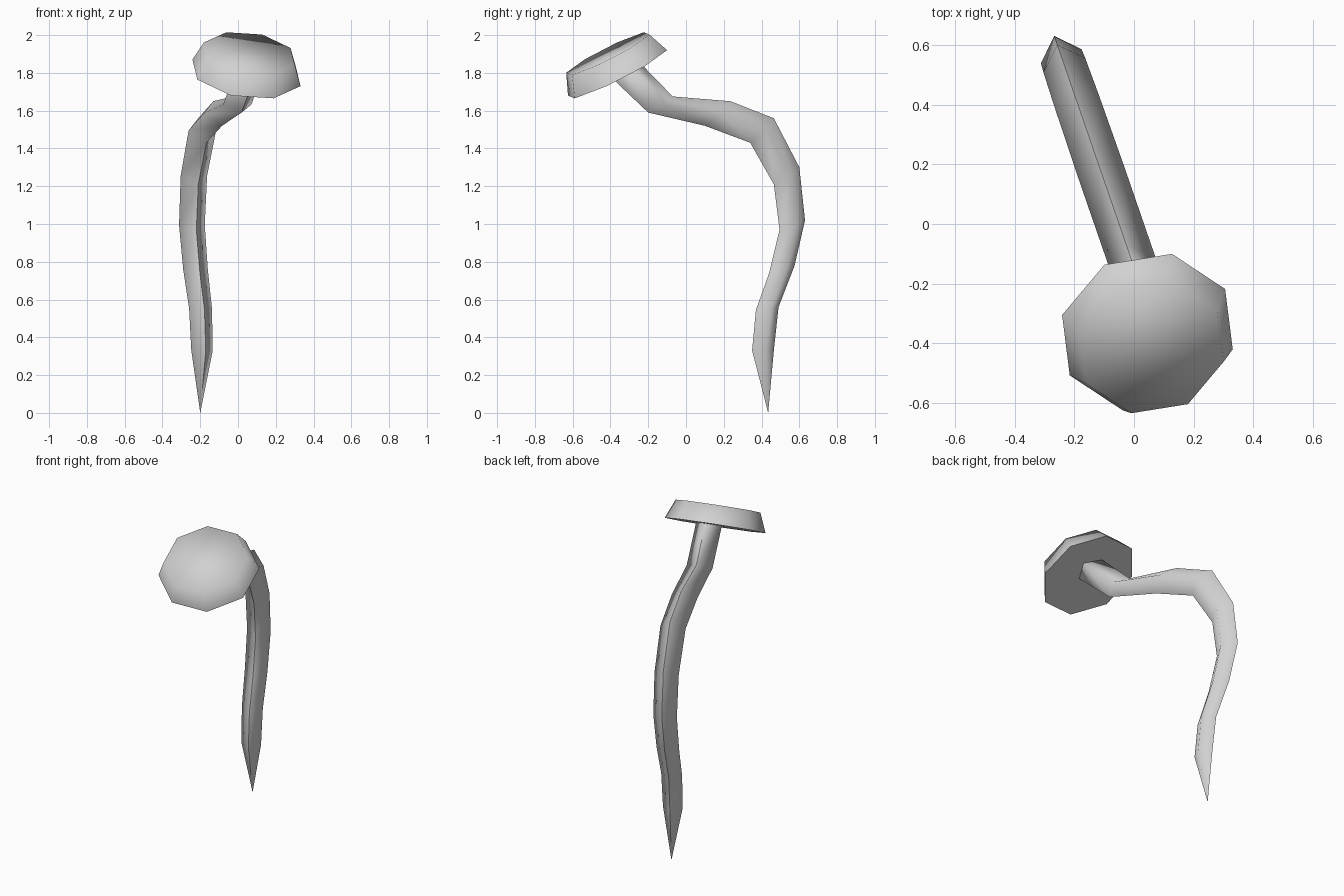
import bpy, bmesh
from mathutils import Vector

cube = bpy.data.objects.get("Cube")
if cube:
    bpy.data.objects.remove(cube, do_unlink=True)

steel = bpy.data.materials.new("pale_steel")
steel.use_nodes = True
steel.diffuse_color = (0.64, 0.64, 0.64, 1)
steel.node_tree.nodes["Principled BSDF"].inputs["Base Color"].default_value = (0.64, 0.64, 0.64, 1)


def finish(name, bm):
    """Smooth-shade the mesh, keeping edges marked sharp, and link it."""
    bmesh.ops.recalc_face_normals(bm, faces=bm.faces)
    for face in bm.faces:
        face.smooth = True
    mesh = bpy.data.meshes.new(name)
    bm.to_mesh(mesh)
    bm.free()
    mesh.materials.append(steel)
    obj = bpy.data.objects.new(name, mesh)
    bpy.context.collection.objects.link(obj)


def bridge(bm, a, b):
    n = len(a)
    for i in range(n):
        bm.faces.new((a[i], a[(i + 1) % n], b[(i + 1) % n], b[i]))


def sharpen(bm, a, b):
    bm.edges.get((a, b)).smooth = False


# Bent shaft: inner and outer ridge (y, z) plus half width at every bend
SLOPE = -0.345
side = Vector((1, -SLOPE, 0)).normalized()
bends = [
    ((0.35, 0.33), (0.465, 0.33), 0.060),
    ((0.37, 0.545), (0.49, 0.56), 0.064),
    ((0.44, 0.74), (0.575, 0.78), 0.069),
    ((0.495, 0.97), (0.63, 1.02), 0.072),
    ((0.465, 1.21), (0.60, 1.30), 0.074),
    ((0.34, 1.43), (0.465, 1.56), 0.077),
    ((0.10, 1.52), (0.235, 1.65), 0.079),
    ((-0.20, 1.59), (-0.07, 1.675), 0.079),
    ((-0.40, 1.78), (-0.25, 1.86), 0.079),
]


def in_plane(y, z):
    return Vector((-0.2 + SLOPE * (y - 0.435), y, z))


bm = bmesh.new()
rings = []
for inner, outer, width in bends:
    p, q = in_plane(*inner), in_plane(*outer)
    mid = (p + q) / 2
    rings.append([bm.verts.new(c) for c in (p, mid + side * width, q, mid - side * width)])
for a, b in zip(rings, rings[1:]):
    bridge(bm, a, b)
    sharpen(bm, a[0], b[0])
    sharpen(bm, a[2], b[2])
bm.faces.new(rings[-1])

# Pointed tip
tip = bm.verts.new(in_plane(0.435, 0))
for i in range(4):
    bm.faces.new((rings[0][i], rings[0][(i + 1) % 4], tip))
sharpen(bm, rings[0][0], tip)
sharpen(bm, rings[0][2], tip)
finish("bent_shaft", bm)

# Tilted eight-sided head, wider underneath
axis = Vector((0.1275, -0.446, 0.886)).normalized()
u = Vector((0.95, -0.19, -0.235))
u = (u - axis * u.dot(axis)).normalized()
v = axis.cross(u)
diagonal = 0.5 ** 0.5
spokes = [u, (u + v) * diagonal, v, (v - u) * diagonal]
spokes += [-s for s in spokes]
base = Vector((0.045, -0.3625, 1.80))

bm = bmesh.new()
under = [bm.verts.new(base + s * 0.30) for s in spokes]
top = [bm.verts.new(base + axis * 0.115 + s * 0.252) for s in spokes]
bridge(bm, under, top)
bm.faces.new(top)
bm.faces.new(under)
for i in range(8):
    sharpen(bm, under[i], under[(i + 1) % 8])
finish("head", bm)
